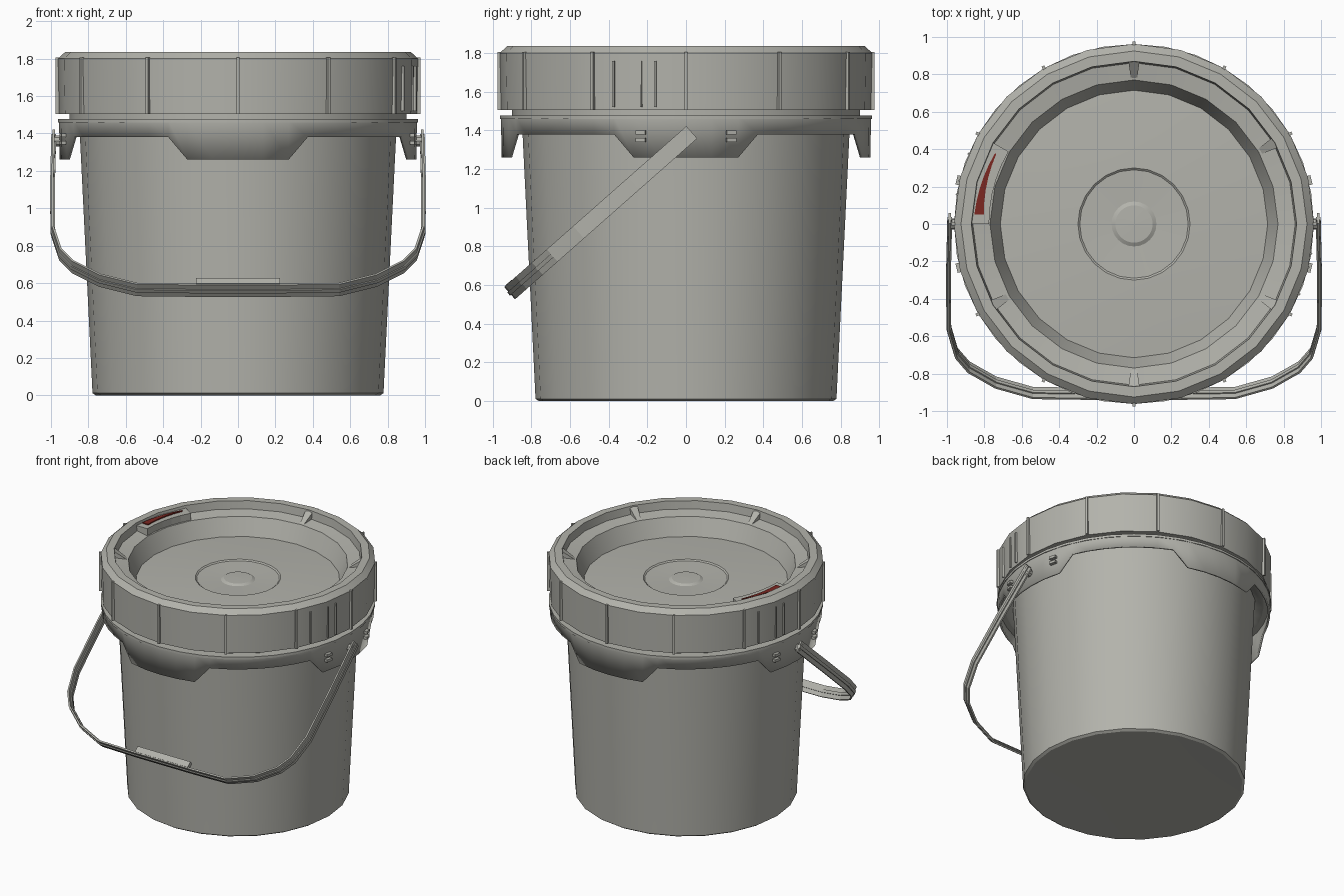
import bpy, bmesh, math
from mathutils import Vector, Matrix

if "Cube" in bpy.data.objects:
    bpy.data.objects.remove(bpy.data.objects["Cube"])


def material(name, rgb):
    m = bpy.data.materials.new(name)
    m.diffuse_color = (*rgb, 1)
    m.use_nodes = True
    m.node_tree.nodes["Principled BSDF"].inputs["Base Color"].default_value = m.diffuse_color
    return m


GREY = material("grey plastic", (0.45, 0.45, 0.41))
RED = material("dark red", (0.20, 0.02, 0.015))


def finish(name, bm, mat=GREY, smooth=False):
    bmesh.ops.remove_doubles(bm, verts=bm.verts, dist=1e-5)
    bmesh.ops.recalc_face_normals(bm, faces=bm.faces)
    me = bpy.data.meshes.new(name)
    bm.to_mesh(me)
    bm.free()
    me.materials.append(mat)
    ob = bpy.data.objects.new(name, me)
    bpy.context.collection.objects.link(ob)
    if smooth:
        bpy.ops.object.select_all(action='DESELECT')
        ob.select_set(True)
        bpy.context.view_layer.objects.active = ob
        bpy.ops.object.shade_smooth_by_angle(angle=math.radians(25))
    return ob


def polar(r, deg, z):
    a = math.radians(deg)
    return Vector((r * math.cos(a), r * math.sin(a), z))


def skin(bm, rows, close=True):
    """Join equal-length rows of points with quads."""
    rings = [[bm.verts.new(p) for p in row] for row in rows]
    n = len(rings[0])
    for a, b in zip(rings, rings[1:]):
        for i in range(n if close else n - 1):
            j = (i + 1) % n
            bm.faces.new((a[i], a[j], b[j], b[i]))
    return rings


def lathe(name, profile, sides):
    bm = bmesh.new()
    rings = skin(bm, [[polar(r, 360 * i / sides, z) for i in range(sides)]
                      for r, z in profile])
    bm.faces.new(rings[0])
    bm.faces.new(rings[-1])
    return finish(name, bm, smooth=True)


def add_box(bm, size, matrix):
    bmesh.ops.create_cube(bm, size=1, matrix=matrix @ Matrix.Diagonal((*size, 1)))


def radial(r, deg, z):
    return Matrix.Rotation(math.radians(deg), 4, 'Z') @ Matrix.Translation((r, 0, z))


def arc_block(name, r0, r1, a0, a1, z0, z1, mat=GREY, taper=1.0, steps=5):
    """Curved block whose width narrows toward its second end."""
    bm = bmesh.new()
    rows = []
    for i in range(steps + 1):
        t = i / steps
        a = a0 + (a1 - a0) * t
        mid, half = (r0 + r1) / 2, (r1 - r0) / 2 * (1 + (taper - 1) * t)
        rows.append([polar(mid - half, a, z0), polar(mid + half, a, z0),
                     polar(mid + half, a, z1), polar(mid - half, a, z1)])
    rings = skin(bm, rows)
    bm.faces.new(rings[0])
    bm.faces.new(rings[-1])
    return finish(name, bm, mat)


# Tapered pail with a neck under the lid
lathe("pail_body", [(0.3, 0.008), (0.76, 0.0), (0.778, 0.012), (0.845, 1.38),
                    (0.85, 1.465), (0.90, 1.465), (0.90, 1.53), (0.3, 1.53)], 24)

# Lid: outer band, bevelled rim, inner ledge and sunken, slightly domed panel
lathe("lid", [(0.3, 1.505), (0.957, 1.505), (0.963, 1.80), (0.925, 1.835),
              (0.87, 1.835), (0.862, 1.775), (0.77, 1.76), (0.715, 1.63),
              (0.50, 1.642), (0.30, 1.648), (0.29, 1.640), (0.12, 1.634),
              (0.10, 1.645), (0.01, 1.648)], 24)

# Skirt below the neck, with a deep tab on each of the four sides
half = [0, 8, 16.5, 23, 30, 37.5]
quarter = half + [45] + [90 - a for a in reversed(half[1:])]
angles = [q * 90 + a for q in range(4) for a in quarter]


def skirt_bottom(deg):
    d = abs((deg + 45) % 90 - 45)
    return 1.26 if d < 17 else 1.38


bm = bmesh.new()
skin(bm, [[polar(0.845, a, 1.472) for a in angles],
          [polar(0.957, a, 1.472) for a in angles],
          [polar(0.953, a, skirt_bottom(a)) for a in angles]])
skirt = finish("skirt", bm, smooth=True)
mod = skirt.modifiers.new("thickness", 'SOLIDIFY')
mod.thickness = 0.015
mod.offset = -1

# Thin lip at the top of the skirt
lathe("skirt_lip", [(0.85, 1.46), (0.962, 1.46), (0.962, 1.478), (0.85, 1.478)], 36)

# Twelve upright grip ribs, plus closer ribs at two opposite release tabs
bm = bmesh.new()
for i in range(12):
    add_box(bm, (0.03, 0.016, 0.30), radial(0.96, i * 30, 1.655))
for turn in (0, 180):
    for a in (-23, -14, -9.5):
        add_box(bm, (0.022, 0.01, 0.24), radial(0.955, a + turn, 1.64))
finish("lid_ribs", bm)

# Wedge gussets between the rim and the inner ledge
bm = bmesh.new()
for i in range(6):
    a = 30 + i * 60
    if a == 150:
        continue
    rows = [[polar(0.875, a + s, 1.755), polar(0.875, a + s, 1.83),
             polar(0.775, a + s * 0.6, 1.757)] for s in (-2, 2)]
    ends = skin(bm, rows)
    bm.faces.new(ends[0])
    bm.faces.new(ends[1])
finish("lid_gussets", bm)

# Release tab with its red marker
arc_block("release_tab", 0.775, 0.872, 150, 180, 1.75, 1.815)
arc_block("red_marker", 0.805, 0.855, 176.5, 153, 1.815, 1.823, RED, taper=0.15)

# Handle: ribbon swept in a plane that leans down to the front
LEAN = Vector((0, -0.75, -0.662))
WIDE = Vector((0, 0.662, -0.75))
TOP = Vector((0, 0.03, 1.39))


def on_handle(x, s, w=0):
    return TOP + Vector((x, 0, 0)) + LEAN * s + WIDE * w


right = [(0.985, 0.0), (0.992, 0.40), (0.99, 0.78), (0.95, 0.96), (0.885, 1.06),
         (0.74, 1.17), (0.54, 1.245), (0.25, 1.25)]
path = [Vector(p) for p in right + [(-x, s) for x, s in reversed(right)]]


def ribbon(name, thick, width, shift=0.0):
    bm = bmesh.new()
    rows = []
    for i, p in enumerate(path):
        t = (path[min(i + 1, len(path) - 1)] - path[max(i - 1, 0)]).normalized()
        n = Vector((t.y, -t.x)) * thick / 2
        rows.append([on_handle(*(p + n * k), shift + w * width / 2)
                     for k, w in ((-1, -1), (1, -1), (1, 1), (-1, 1))])
    rings = skin(bm, rows)
    bm.faces.new(rings[0])
    bm.faces.new(rings[-1])
    finish(name, bm)


ribbon("handle_band", 0.012, 0.085)
ribbon("handle_rib", 0.026, 0.022)

# Raised grip plate in the middle of the handle
basis = Matrix((Vector((1, 0, 0)), LEAN, WIDE)).transposed().to_4x4()
bm = bmesh.new()
add_box(bm, (0.45, 0.045, 0.03), Matrix.Translation(on_handle(0, 1.225, -0.03)) @ basis)
finish("handle_grip", bm)

# Pivot pins and the small stop nubs beside them
bm = bmesh.new()
for turn in (0, 180):
    pin = radial(0.968, turn, 1.36) @ Matrix.Rotation(math.pi / 2, 4, 'Y')
    bmesh.ops.create_cone(bm, cap_ends=True, segments=10, radius1=0.03, radius2=0.03,
                          depth=0.05, matrix=pin)
finish("handle_pivots", bm)

bm = bmesh.new()
for turn in (0, 180):
    for a in (-14, 14):
        for z in (1.35, 1.39):
            add_box(bm, (0.035, 0.05, 0.02), radial(0.96, a + turn, z))
finish("stop_nubs", bm)
